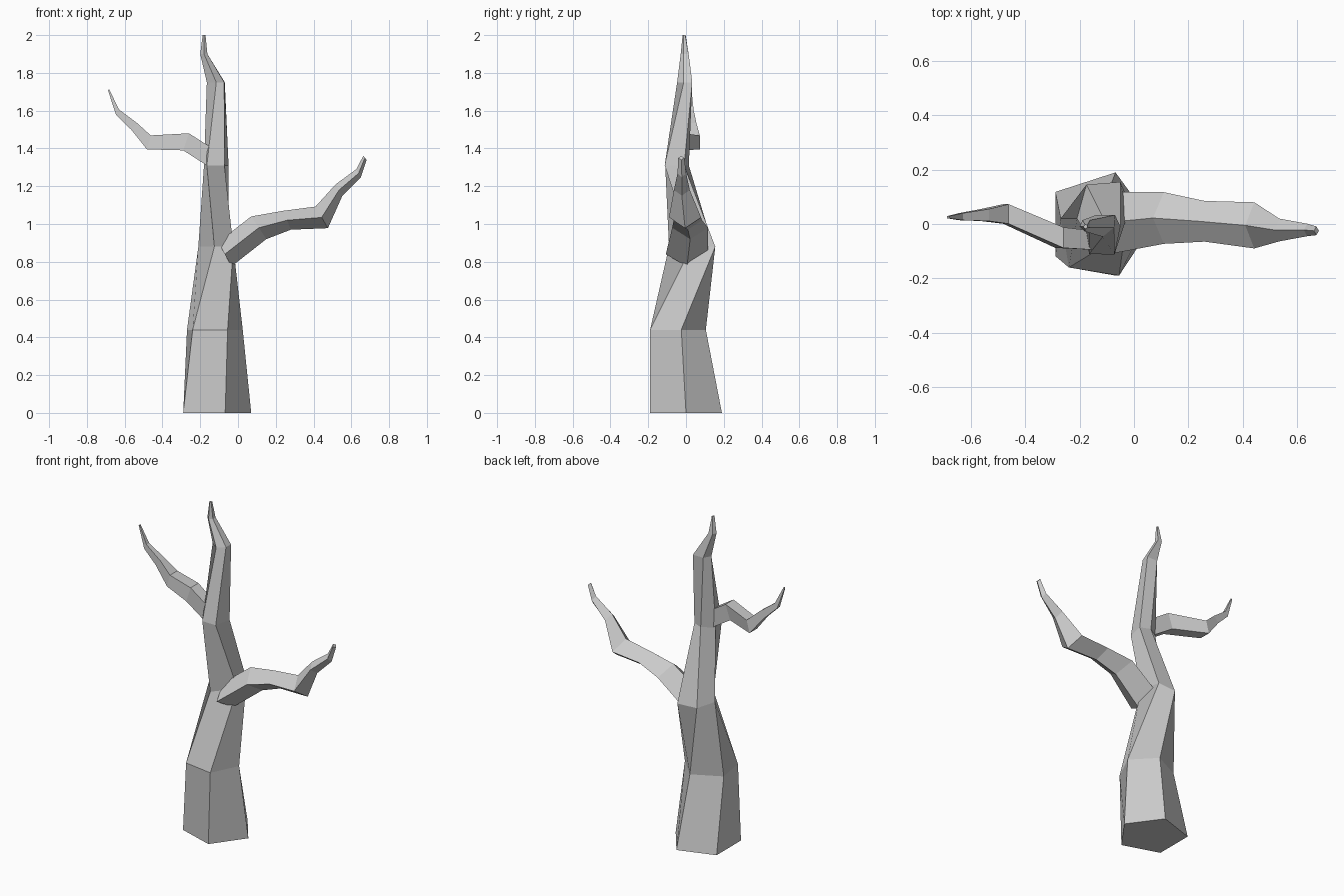
import bpy, bmesh
from mathutils import Vector


def loft(name, rings):
    """Skin a list of equal-sized point rings and cap both ends."""
    bm = bmesh.new()
    rows = [[bm.verts.new(p) for p in ring] for ring in rings]
    n = len(rows[0])
    for a, b in zip(rows, rows[1:]):
        for i in range(n):
            j = (i + 1) % n
            bm.faces.new((a[i], a[j], b[j], b[i]))
    bm.faces.new(rows[0])
    bm.faces.new(rows[-1])
    bmesh.ops.recalc_face_normals(bm, faces=bm.faces)
    mesh = bpy.data.meshes.new(name)
    bm.to_mesh(mesh)
    bm.free()
    obj = bpy.data.objects.new(name, mesh)
    bpy.context.collection.objects.link(obj)
    return obj


def four_sided(x, y, z, w, tx, tz, square):
    """Branch section: half width w along y, half thickness (tx, tz)."""
    c, s, t = Vector((x, y, z)), Vector((0, w, 0)), Vector((tx, 0, tz))
    if square:
        return [c + s + t, c - s + t, c - s - t, c + s - t]
    return [c + t, c - s, c - t, c + s]


# Trunk: five-sided twisting sections, height then corner positions
trunk = [
    (0.00, [(.07, 0), (-.068, -.19), (-.29, -.118), (-.29, .118), (-.068, .19)]),
    (0.44, [(.025, -.025), (-.055, -.19), (-.24, -.16), (-.27, .02), (-.10, .105)]),
    (0.88, [(-.05, .155), (-.025, .03), (-.125, -.09), (-.21, .02), (-.175, .145)]),
    (1.31, [(-.05, -.01), (-.072, -.113), (-.165, -.11), (-.18, -.03), (-.11, .015)]),
    (1.75, [(-.07, .033), (-.073, -.012), (-.115, -.047), (-.165, -.01), (-.14, .033)]),
    (1.90, [(-.162, .014), (-.162, -.012), (-.18, -.028), (-.20, -.01), (-.19, .014)]),
    (2.00, [(-.172, -.004), (-.172, -.014), (-.18, -.018), (-.187, -.01), (-.18, -.002)]),
]
loft("trunk", [[(x, y, z) for x, y in pts] for z, pts in trunk])

# Large right branch: diamond sections
right = [
    (-.07, .005, .84, .112, -.035, .065),
    (.11, .022, .98, .095, -.04, .06),
    (.26, .01, 1.02, .075, -.02, .05),
    (.443, -.005, 1.035, .085, -.033, .057),
    (.535, -.022, 1.18, .042, -.018, .03),
    (.638, -.022, 1.268, .023, -.012, .022),
    (.672, -.025, 1.35, .016, -.009, .01),
]
loft("right_branch", [four_sided(*r, False) for r in right])

# Small left branch: square sections
left = [
    (-.15, -.06, 1.355, .035, 0, .055),
    (-.275, -.05, 1.435, .038, .015, .045),
    (-.472, .037, 1.432, .036, .01, .037),
    (-.55, .033, 1.517, .022, .015, .018),
    (-.638, .027, 1.592, .013, .008, .014),
    (-.685, .025, 1.71, .004, .003, .003),
]
loft("left_branch", [four_sided(*r, True) for r in left])
